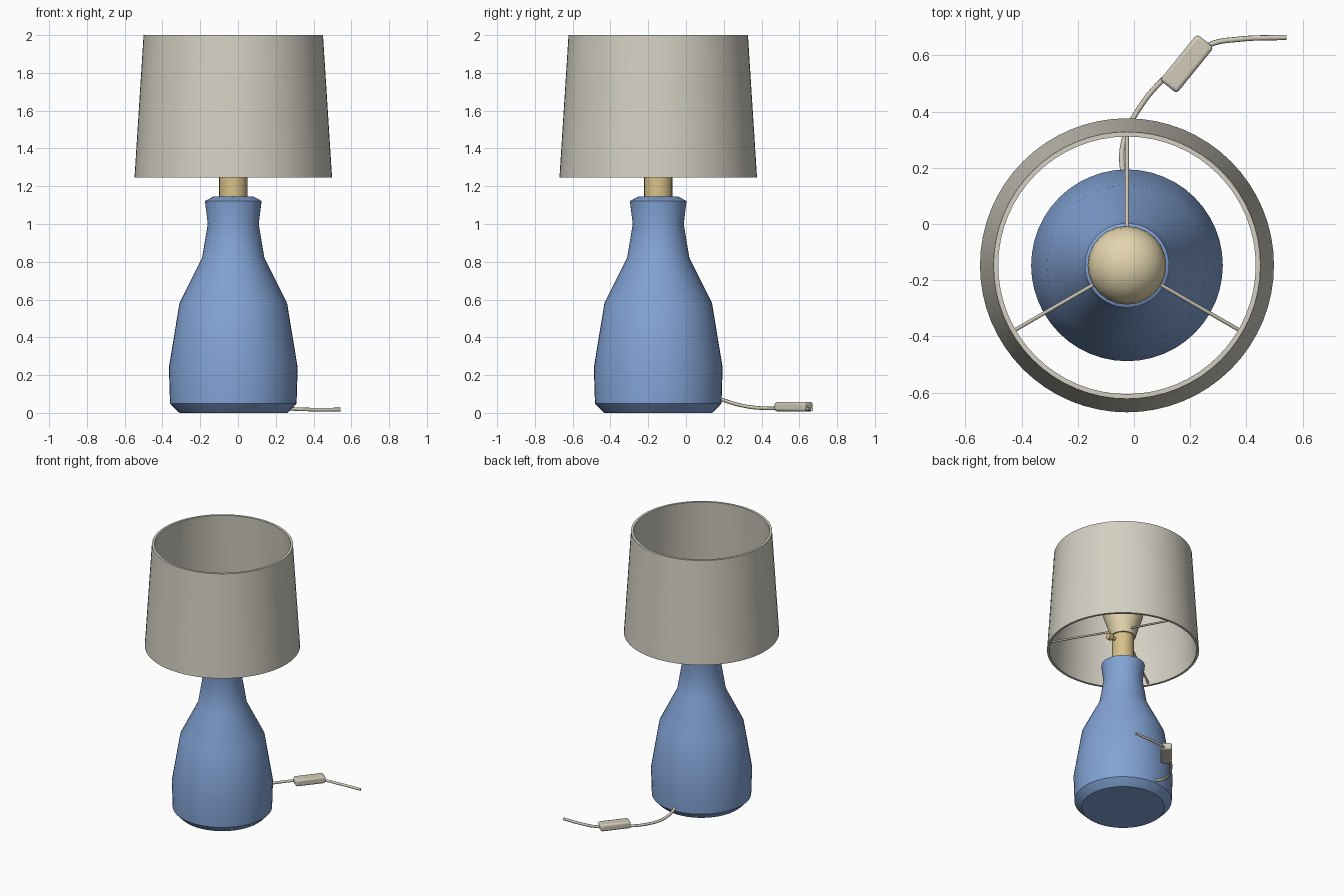
import bpy, math
from mathutils import Vector

if "Cube" in bpy.data.objects:
    bpy.data.objects.remove(bpy.data.objects["Cube"])

CX, CY = -0.025, -0.147   # lamp axis


def srgb(r, g, b):
    def f(c):
        c /= 255
        return c / 12.92 if c <= 0.04045 else ((c + 0.055) / 1.055) ** 2.4
    return (f(r), f(g), f(b), 1)


def material(name, rgb):
    m = bpy.data.materials.new(name)
    m.diffuse_color = srgb(*rgb)
    m.use_nodes = True
    m.node_tree.nodes["Principled BSDF"].inputs["Base Color"].default_value = m.diffuse_color
    return m


BLUE = material("blue ceramic", (130, 163, 213))
LINEN = material("linen", (211, 207, 194))
BRASS = material("brass", (216, 193, 138))
BULB = material("warm glass", (227, 213, 174))
CABLE = material("cable grey", (208, 202, 184))


def finish(obj, name, mat, angle=30):
    obj.name = name
    obj.data.materials.clear()
    obj.data.materials.append(mat)
    bpy.ops.object.select_all(action='DESELECT')
    obj.select_set(True)
    bpy.context.view_layer.objects.active = obj
    bpy.ops.object.shade_smooth_by_angle(angle=math.radians(angle))
    return obj


def lathe(name, profile, mat, sides=48, closed=False):
    """Revolve (radius, z) points about the lamp axis; radius 0 makes a pole."""
    verts, rings, faces = [], [], []
    for r, z in profile:
        n = 1 if r == 0 else sides
        rings.append([len(verts) + i for i in range(n)])
        for i in range(n):
            a = 2 * math.pi * i / sides
            verts.append((CX + r * math.cos(a), CY + r * math.sin(a), z))
    pairs = list(zip(rings, rings[1:]))
    if closed:
        pairs.append((rings[-1], rings[0]))
    for a, b in pairs:
        for i in range(sides):
            j = (i + 1) % sides
            if len(a) == 1:
                faces.append((a[0], b[j], b[i]))
            elif len(b) == 1:
                faces.append((a[i], a[j], b[0]))
            else:
                faces.append((a[i], a[j], b[j], b[i]))
    me = bpy.data.meshes.new(name)
    me.from_pydata(verts, [], faces)
    obj = bpy.data.objects.new(name, me)
    bpy.context.collection.objects.link(obj)
    return finish(obj, name, mat)


def rod(name, p, q, radius, mat, sides=10):
    p, q = Vector(p), Vector(q)
    bpy.ops.mesh.primitive_cylinder_add(vertices=sides, radius=radius,
                                        depth=(q - p).length, location=(p + q) / 2)
    obj = bpy.context.object
    obj.rotation_euler = (q - p).to_track_quat('Z', 'Y').to_euler()
    return finish(obj, name, mat, 40)


def cord(name, points, radius, mat):
    cu = bpy.data.curves.new(name, 'CURVE')
    cu.dimensions = '3D'
    cu.bevel_depth = radius
    cu.bevel_resolution = 2
    cu.resolution_u = 6
    cu.use_fill_caps = True
    sp = cu.splines.new('BEZIER')
    sp.bezier_points.add(len(points) - 1)
    for bp, co in zip(sp.bezier_points, points):
        bp.co = co
        bp.handle_left_type = bp.handle_right_type = 'AUTO'
    obj = bpy.data.objects.new(name, cu)
    bpy.context.collection.objects.link(obj)
    bpy.ops.object.select_all(action='DESELECT')
    obj.select_set(True)
    bpy.context.view_layer.objects.active = obj
    bpy.ops.object.convert(target='MESH')
    return finish(bpy.context.object, name, mat, 50)


# Ceramic bottle-shaped base
lathe("base", [(0, 0), (0.285, 0), (0.295, 0.008), (0.335, 0.05), (0.341, 0.24),
               (0.285, 0.58), (0.165, 0.82), (0.135, 1.0), (0.15, 1.122),
               (0.105, 1.145), (0, 1.145)], BLUE)

# Lamp holder and its knob
lathe("holder", [(0, 1.14), (0.075, 1.14), (0.075, 1.36), (0, 1.36)], BRASS, 24)
rod("knob_stem", (CX + 0.06, CY, 1.31), (CX + 0.11, CY, 1.31), 0.012, BRASS)
rod("knob", (CX + 0.105, CY, 1.31), (CX + 0.135, CY, 1.31), 0.024, BRASS, 16)

# Bulb: flared lower part and domed top
dome = [(0.14 * math.cos(t), 1.53 + 0.13 * math.sin(t))
        for t in (math.radians(15 * k) for k in range(6))]
lathe("bulb", [(0, 1.35), (0.085, 1.35), (0.105, 1.42), (0.13, 1.49)]
      + dome + [(0, 1.66)], BULB, 24)

# Tapered open shade with wall thickness
lathe("shade", [(0.523, 1.245), (0.475, 2.0), (0.458, 2.0), (0.506, 1.245)],
      LINEN, 64, closed=True)

# Three spokes rising from the shade's lower rim to the holder
for k, deg in enumerate((90, 210, 330)):
    c, s = math.cos(math.radians(deg)), math.sin(math.radians(deg))
    rod(f"spoke_{k + 1}", (CX + 0.51 * c, CY + 0.51 * s, 1.26),
        (CX + 0.07 * c, CY + 0.07 * s, 1.39), 0.007, CABLE)

# Cable from the back of the base, through the switch, to its cut end
cord("cable", [(-0.03, 0.15, 0.085), (-0.043, 0.22, 0.06), (-0.035, 0.30, 0.038),
               (0.005, 0.39, 0.026), (0.11, 0.52, 0.025), (0.188, 0.575, 0.028),
               (0.27, 0.638, 0.022), (0.37, 0.657, 0.018), (0.542, 0.664, 0.018)],
     0.0095, CABLE)

# Inline switch
bpy.ops.mesh.primitive_cube_add(size=1, location=(0.188, 0.57, 0.033))
switch = bpy.context.object
switch.scale = (0.21, 0.077, 0.05)
switch.rotation_euler = (0, 0, math.radians(51))
bpy.ops.object.transform_apply(location=False, rotation=False, scale=True)
bev = switch.modifiers.new("rounded", 'BEVEL')
bev.width = 0.013
bev.segments = 3
finish(switch, "switch", CABLE, 35)
